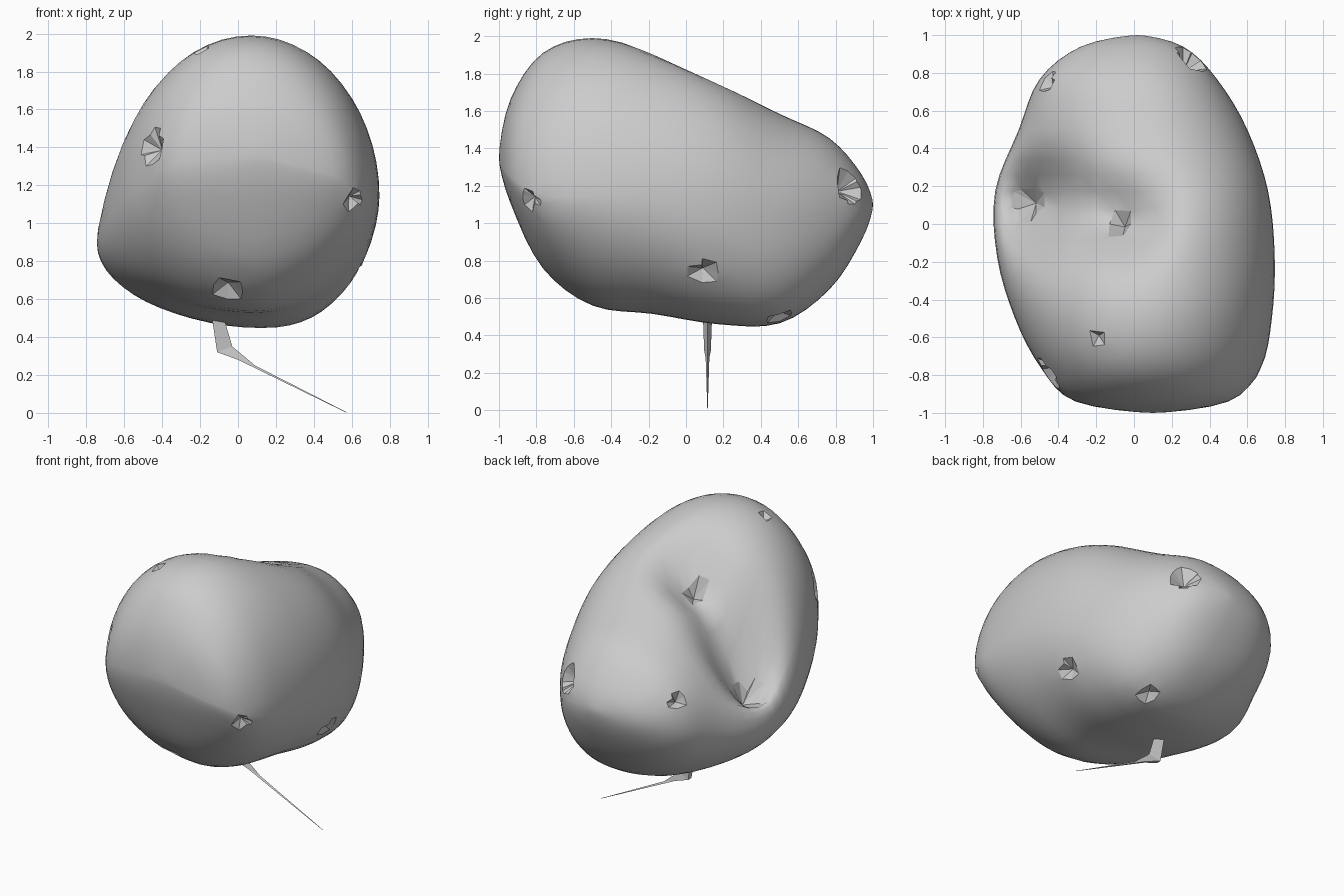
import bpy, bmesh, math, random
from mathutils import Vector

if "Cube" in bpy.data.objects:
    bpy.data.objects.remove(bpy.data.objects["Cube"])

random.seed(4)
SECTIONS, SIDES = 36, 56

# One row per 20 degrees from front pole to back pole:
# z top, z bottom, x left, x right, x of top, x of bottom, z of left, z of right,
# fullness of the lower right quarter
ROWS = [
    (1.35, 1.35, 0.10, 0.10, 0.10, 0.10, 1.35, 1.35, 1.8),
    (1.66, 1.11, -0.31, 0.50, 0.08, 0.10, 1.32, 1.25, 1.75),
    (1.91, 0.76, -0.49, 0.67, 0.05, 0.10, 1.22, 1.15, 1.65),
    (1.99, 0.56, -0.63, 0.73, 0.07, 0.10, 1.10, 1.14, 1.75),
    (1.915, 0.515, -0.725, 0.745, 0.13, 0.10, 0.94, 1.14, 2.0),
    (1.75, 0.46, -0.735, 0.71, 0.22, 0.12, 0.89, 1.10, 2.2),
    (1.585, 0.465, -0.61, 0.60, 0.10, 0.12, 0.94, 1.05, 2.4),
    (1.455, 0.645, -0.50, 0.44, 0.05, 0.08, 1.03, 1.05, 2.3),
    (1.26, 0.91, -0.28, 0.26, 0.03, 0.04, 1.08, 1.08, 2.0),
    (1.10, 1.10, 0.02, 0.02, 0.02, 0.02, 1.10, 1.10, 2.0),
]

# Hollows on the upper left side: x, y, depth, radius
DIPS = [(-0.51, 0.10, 0.45, 0.17), (-0.07, 0.02, 0.24, 0.13)]

# Small torn openings: centre, radius
PITS = [
    ((-0.42, -0.77, 1.39), 0.10), ((-0.21, -0.60, 1.92), 0.06),
    ((0.62, -0.85, 1.12), 0.06), ((-0.07, -0.64, 0.61), 0.09),
    ((0.71, 0.09, 0.68), 0.08), ((0.30, 0.50, 0.49), 0.06),
    ((0.31, 0.87, 1.20), 0.10), ((-0.47, 0.75, 1.20), 0.06),
    ((-0.04, -0.02, 1.50), 0.07), ((-0.52, 0.11, 0.95), 0.10),
]


def spline(u):
    """Smoothly interpolated section row."""
    i = min(int(u), len(ROWS) - 2)
    f = u - i
    a, b = ROWS[max(i - 1, 0)], ROWS[i]
    c, d = ROWS[i + 1], ROWS[min(i + 2, len(ROWS) - 1)]
    return [q + 0.5 * f * (r - p + f * (2*p - 5*q + 4*r - s + f * (3*(q - r) + s - p)))
            for p, q, r, s in zip(a, b, c, d)]


def section_point(row, y, ang):
    """Point on a cross-section made of four quarter ellipses."""
    zt, zb, xl, xr, xt, xb, zl, zr, full = row
    c, s = math.cos(ang), math.sin(ang)
    x0 = xt if s >= 0 else xb
    z0 = zr if c >= 0 else zl
    power = 2 / full if c > 0 and s < 0 else 1
    x = x0 + ((xr if c >= 0 else xl) - x0) * abs(c) ** power
    z = z0 + ((zt if s >= 0 else zb) - z0) * abs(s) ** power
    if s > 0:
        for dx, dy, depth, rad in DIPS:
            d2 = (x - dx) ** 2 + (y - dy) ** 2
            z -= depth * min(1, s * 2.2) * math.exp(-d2 / (2 * rad * rad))
    return Vector((x, y, z))


def finish(name, bm, mat):
    me = bpy.data.meshes.new(name)
    bm.to_mesh(me)
    bm.free()
    me.materials.append(mat)
    ob = bpy.data.objects.new(name, me)
    bpy.context.collection.objects.link(ob)
    return ob


grey = bpy.data.materials.new("grey")
grey.diffuse_color = (0.6, 0.6, 0.6, 1)
grey.use_nodes = True
grey.node_tree.nodes["Principled BSDF"].inputs["Base Color"].default_value = grey.diffuse_color

# Rounded body, lofted front to back
bm = bmesh.new()
rings = []
for i in range(1, SECTIONS):
    t = i / SECTIONS
    y = -math.cos(math.pi * t)
    row = spline(t * 9)
    rings.append([bm.verts.new(section_point(row, y, 2 * math.pi * k / SIDES))
                  for k in range(SIDES)])
for a, b in zip(rings, rings[1:]):
    for k in range(SIDES):
        n = (k + 1) % SIDES
        bm.faces.new((a[k], a[n], b[n], b[k]))
for ring, y, row in ((rings[0], -1, ROWS[0]), (rings[-1], 1, ROWS[-1])):
    pole = bm.verts.new((row[2], y, row[0]))
    for k in range(SIDES):
        bm.faces.new((ring[k], ring[(k + 1) % SIDES], pole))
bmesh.ops.recalc_face_normals(bm, faces=bm.faces)
for f in bm.faces:
    f.smooth = True

# Torn openings: the rim is rounded, then faceted walls run inward to a point
for centre, rad in PITS:
    centre = Vector(centre)
    near = min(bm.faces, key=lambda f: (f.calc_center_median() - centre).length)
    normal = near.normal.copy()
    mid = centre - normal * (centre - near.calc_center_median()).dot(normal)
    hole = [f for f in bm.faces if f.smooth and f.normal.dot(normal) > 0.3
            and (f.calc_center_median() - mid).length < rad]
    if near not in hole:
        hole.append(near)
    rim = [e for f in hole for e in f.edges if sum(g in hole for g in e.link_faces) == 1]
    for v in {v for e in rim for v in e.verts}:
        d = v.co - mid
        flat = d - normal * d.dot(normal)
        if flat.length > 0.01:
            v.co += flat.normalized() * (rad - flat.length) * 0.5
    pairs = [(e.verts[0], e.verts[1]) for e in rim]
    bmesh.ops.delete(bm, geom=hole, context='FACES')
    tip = bm.verts.new(mid - normal * rad * random.uniform(0.6, 0.9))
    for a, b in pairs:
        wall = bm.faces.new((a, b, tip))
        wall.normal_update()
        if wall.normal.dot(normal) < 0:
            wall.normal_flip()
        for e in wall.edges:
            e.smooth = False
    bm.normal_update()
finish("body", bm, grey)

# Thin pointed stem hanging under the body: x, z, half thickness
upper = [(-0.08, 0.52, 0.025), (-0.03, 0.35, 0.018), (0.09, 0.25, 0.01), (0.58, 0.0, 0.001)]
lower = [(-0.14, 0.52, 0.025), (-0.11, 0.32, 0.018), (0.0, 0.28, 0.01), (0.57, 0.002, 0.001)]
bm = bmesh.new()
loops = []
for (xa, za, ha), (xb, zb, hb) in zip(upper, lower):
    loops.append([bm.verts.new(p) for p in ((xa, 0.115, za), (xb, 0.115 - hb, zb),
                                            (xb, 0.115 + hb, zb))])
for a, b in zip(loops, loops[1:]):
    for k in range(3):
        n = (k + 1) % 3
        bm.faces.new((a[k], a[n], b[n], b[k]))
bm.faces.new(loops[0])
bm.faces.new(loops[-1])
bmesh.ops.recalc_face_normals(bm, faces=bm.faces)
finish("stem", bm, grey)
